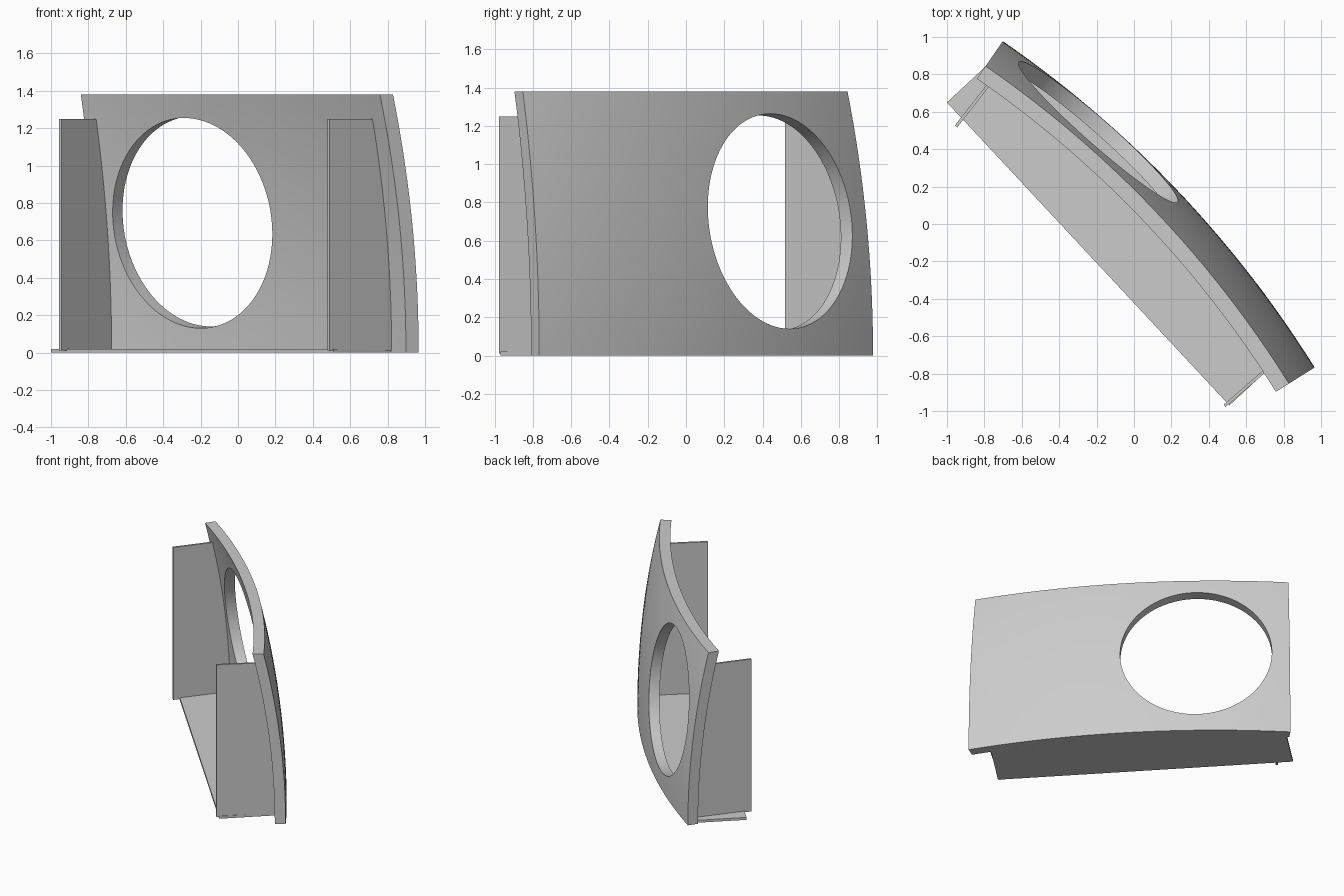
import bpy, bmesh
from math import sin, cos, radians, sqrt
from mathutils import Vector

if "Cube" in bpy.data.objects:
    bpy.data.objects.remove(bpy.data.objects["Cube"])

CENTRE = Vector((-4.08, -3.92, 0))   # centre of the spherical shell
OUTER, INNER = 5.95, 5.87
HEIGHT = 1.38
START, END = 32.0, 55.4              # bearings of the panel's ends, degrees

grey = bpy.data.materials.new("grey")
grey.use_nodes = True
colour = (0.6, 0.6, 0.6, 1)
grey.diffuse_color = colour
grey.node_tree.nodes["Principled BSDF"].inputs["Base Color"].default_value = colour


def finish(name, bm):
    bmesh.ops.recalc_face_normals(bm, faces=bm.faces)
    mesh = bpy.data.meshes.new(name)
    bm.to_mesh(mesh)
    bm.free()
    mesh.materials.append(grey)
    obj = bpy.data.objects.new(name, mesh)
    bpy.context.collection.objects.link(obj)
    return obj


def smooth(obj):
    bpy.ops.object.select_all(action="DESELECT")
    obj.select_set(True)
    bpy.context.view_layer.objects.active = obj
    bpy.ops.object.shade_smooth_by_angle(angle=radians(30))


def bearing(deg):
    return Vector((cos(radians(deg)), sin(radians(deg)), 0))


def shell_radius(r, z):
    return sqrt(r * r - z * z)


def reach(p, d, z):
    """Point at height z where a ray along d from p meets the shell's inside."""
    v = Vector((p.x, p.y, 0)) - CENTRE
    b = v.dot(d)
    t = -b + sqrt(b * b - v.dot(v) + INNER ** 2 - z * z)
    q = p + d * t
    return Vector((q.x, q.y, z))


def slab(name, points, thickness):
    """Flat outline extruded by a thickness vector."""
    bm = bmesh.new()
    face = bm.faces.new([bm.verts.new(p) for p in points])
    new = bmesh.ops.extrude_face_region(bm, geom=[face], use_keep_orig=True)["geom"]
    bmesh.ops.translate(bm, vec=thickness, verts=[g for g in new if isinstance(g, bmesh.types.BMVert)])
    obj = finish(name, bm)
    smooth(obj)
    return obj


# Curved panel: a closed section swept around the shell's axis
ROWS, COLS = 20, 36
heights = [HEIGHT * i / ROWS for i in range(ROWS + 1)]
section = [(shell_radius(OUTER, z), z) for z in heights]
section += [(shell_radius(INNER, z), z) for z in reversed(heights)]
bm = bmesh.new()
rings = []
for c in range(COLS + 1):
    d = bearing(START + (END - START) * c / COLS)
    rings.append([bm.verts.new(CENTRE + d * r + Vector((0, 0, z))) for r, z in section])
n = len(section)
for a, b in zip(rings, rings[1:]):
    for i in range(n):
        j = (i + 1) % n
        bm.faces.new((a[i], a[j], b[j], b[i]))
bm.faces.new(rings[0])
bm.faces.new(rings[-1])
panel = finish("curved_panel", bm)

# Round opening, bored along the shell's radius
axis = (bearing(48.6) * shell_radius(OUTER, 0.705) + Vector((0, 0, 0.705))).normalized()
bm = bmesh.new()
bmesh.ops.create_cone(bm, cap_ends=True, segments=96, radius1=0.566, radius2=0.566, depth=0.8)
bm.transform(axis.to_track_quat("Z", "Y").to_matrix().to_4x4())
bmesh.ops.translate(bm, vec=CENTRE + axis * OUTER, verts=bm.verts)
cutter = finish("opening_cutter", bm)
cut = panel.modifiers.new("opening", "BOOLEAN")
cut.operation, cut.object, cut.solver = "DIFFERENCE", cutter, "EXACT"
bpy.context.view_layer.objects.active = panel
bpy.ops.object.modifier_apply(modifier=cut.name)
bpy.data.objects.remove(cutter)
smooth(panel)

# Floor plate: straight front edge, back edge following the panel
left, right = Vector((-1, 0.65, 0)), Vector((0.51, -0.97, 0))
inward = Vector((left.y - right.y, right.x - left.x, 0)).normalized()
back = [reach(left.lerp(right, i / 32), inward, 0) for i in range(33)]
slab("floor_plate", [right, left] + back, Vector((0, 0, 0.02)))


# Upright side plates, back edge following the panel
def side_plate(name, foot, deg):
    d = bearing(deg)
    low, high = 0.01, 1.25
    edge = [reach(foot, d, low + (high - low) * i / 16) for i in range(17)]
    front = [Vector((foot.x, foot.y, z)) for z in (high, low)]
    slab(name, edge + front, Vector((-d.y, d.x, 0)) * 0.016)


side_plate("left_side_plate", Vector((0.49, -0.978, 0)), 41)
side_plate("right_side_plate", Vector((-0.945, 0.517, 0)), 52)
